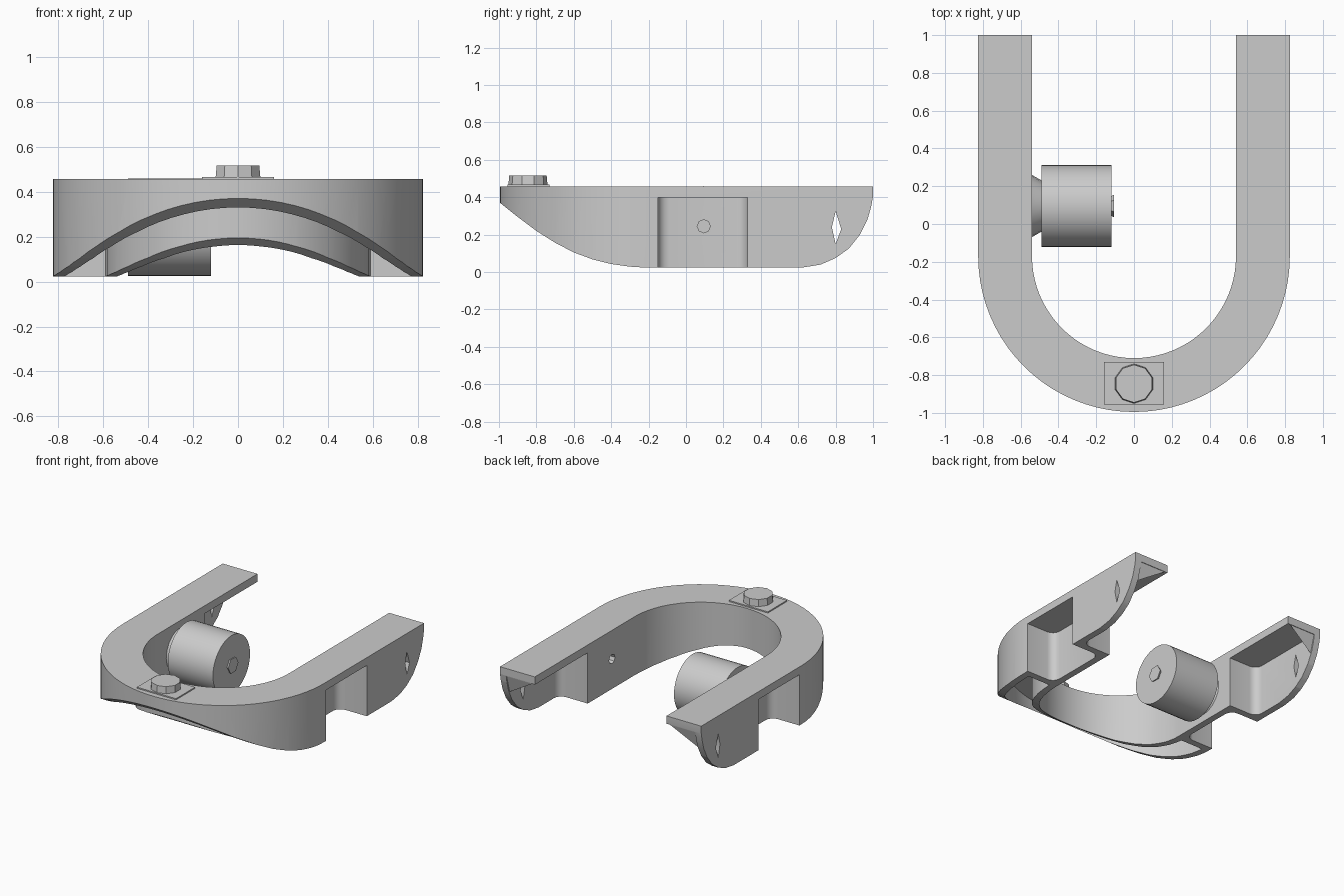
import bpy, bmesh, math
from mathutils import Matrix, Vector

if "Cube" in bpy.data.objects:
    bpy.data.objects.remove(bpy.data.objects["Cube"])


def outward(bm):
    bmesh.ops.recalc_face_normals(bm, faces=bm.faces[:])
    if bm.calc_volume(signed=True) < 0:
        bmesh.ops.reverse_faces(bm, faces=bm.faces[:])


def finish(name, bm, smooth=True):
    outward(bm)
    me = bpy.data.meshes.new(name)
    bm.to_mesh(me)
    bm.free()
    ob = bpy.data.objects.new(name, me)
    bpy.context.collection.objects.link(ob)
    if smooth:
        activate(ob)
        bpy.ops.object.shade_smooth_by_angle(angle=math.radians(30))
    return ob


def activate(ob):
    bpy.ops.object.select_all(action='DESELECT')
    ob.select_set(True)
    bpy.context.view_layer.objects.active = ob


def prism(name, pts, vec, smooth=False, bevel=0):
    """Extrude a closed outline of 3D points along vec."""
    bm = bmesh.new()
    low = [bm.verts.new(p) for p in pts]
    high = [bm.verts.new(Vector(p) + Vector(vec)) for p in pts]
    bm.faces.new(low)
    bm.faces.new(high[::-1])
    for i in range(len(pts)):
        bm.faces.new((low[i - 1], high[i - 1], high[i], low[i]))
    outward(bm)
    if bevel:
        up = [e for e in bm.edges if abs(e.verts[0].co.z - e.verts[1].co.z) > 0.1]
        bmesh.ops.bevel(bm, geom=up, offset=bevel, segments=4, profile=0.5, affect='EDGES')
    return finish(name, bm, smooth)


def u_outline(r_out, r_in, y_end, z, n=40):
    cy = -0.17
    def arm_arc(r):
        arc = [(-r * math.cos(math.pi * i / n), cy - r * math.sin(math.pi * i / n), z)
               for i in range(n + 1)]
        return [(-r, y_end, z)] + [p for p in arc if p[1] < y_end - 0.005] + [(r, y_end, z)]
    return arm_arc(r_out) + arm_arc(r_in)[::-1]


def box(x0, x1, y0, y1, z0, z1, bevel=0, name="cutter", smooth=False):
    return prism(name, [(x0, y0, z0), (x1, y0, z0), (x1, y1, z0), (x0, y1, z0)],
                 (0, 0, z1 - z0), smooth, bevel)


def cut(target, cutter):
    cutter.hide_render = True
    activate(target)
    m = target.modifiers.new("cut", 'BOOLEAN')
    m.operation, m.solver, m.object = 'DIFFERENCE', 'EXACT', cutter
    bpy.ops.object.modifier_apply(modifier=m.name)
    bpy.data.objects.remove(cutter)


def drum(name, r1, r2, depth, loc, sides, axis='Z'):
    bm = bmesh.new()
    rot = Matrix.Rotation(math.pi / 2, 4, 'Y') if axis == 'X' else Matrix()
    bmesh.ops.create_cone(bm, cap_ends=True, segments=sides, radius1=r1, radius2=r2,
                          depth=depth, matrix=Matrix.Translation(loc) @ rot)
    return finish(name, bm)


# U-shaped frame, hollow from below
frame = prism("u_frame", u_outline(0.825, 0.54, 1.0, 0.0), (0, 0, 0.458))
cut(frame, prism("cutter", u_outline(0.775, 0.59, -0.20, -0.2), (0, 0, 0.60)))

for s in (-1, 1):
    # outer notch, rear pocket open to the inside, lozenge hole in outer wall
    cut(frame, box(s * 0.59, s * 1.1, -0.15, 0.33, -0.2, 0.40, 0.06))
    cut(frame, box(s * 0.30, s * 0.775, 0.38, 1.3, -0.2, 0.40, 0.06))
    cut(frame, prism("cutter", [(s * 0.7, 0.78, 0.24), (s * 0.7, 0.80, 0.15),
                                (s * 0.7, 0.83, 0.23), (s * 0.7, 0.80, 0.325)], (s * 0.3, 0, 0)))
# small hole through the right notch wall
cut(frame, drum("cutter", 0.035, 0.035, 0.2, (0.56, 0.095, 0.245), 8, 'X'))

# curved underside seen from the side
belly = [(-1.2, 0.40), (-1.0, 0.375), (-0.9, 0.295), (-0.8, 0.22), (-0.7, 0.157),
         (-0.6, 0.105), (-0.5, 0.068), (-0.4, 0.043), (-0.3, 0.029), (-0.22, 0.024),
         (0.62, 0.024), (0.72, 0.04), (0.80, 0.075), (0.87, 0.125), (0.93, 0.20),
         (0.97, 0.28), (0.99, 0.35), (1.001, 0.41), (1.2, 0.41), (1.2, -0.3), (-1.2, -0.3)]
cut(frame, prism("cutter", [(-1, y, z) for y, z in belly], (2, 0, 0)))
activate(frame)
bpy.ops.object.shade_smooth_by_angle(angle=math.radians(30))

# sloping gussets closing the arm tips
for s, side in ((-1, "left"), (1, "right")):
    bm = bmesh.new()
    a, b, c, d = [bm.verts.new((s * x, y, z)) for x, y, z in
                  ((0.82, 0.998, 0.41), (0.545, 0.998, 0.41), (0.79, 0.955, 0.26), (0.79, 0.90, 0.41))]
    for f in ((a, b, c), (a, b, d), (a, c, d), (b, c, d)):
        bm.faces.new(f)
    finish(side + "_tip_gusset", bm, False)

# washer plate and bolt on the front of the bend
box(-0.16, 0.16, -0.955, -0.73, 0.45, 0.467, name="washer_plate")
drum("top_bolt", 0.105, 0.10, 0.055, (0, -0.845, 0.49), 10)

# roller on the left arm with its boss and end bolt
drum("roller", 0.217, 0.217, 0.37, (-0.305, 0.095, 0.242), 40, 'X')
drum("roller_boss", 0.17, 0.13, 0.07, (-0.515, 0.095, 0.242), 20, 'X')
drum("roller_bolt", 0.05, 0.06, 0.02, (-0.115, 0.095, 0.242), 6, 'X')
